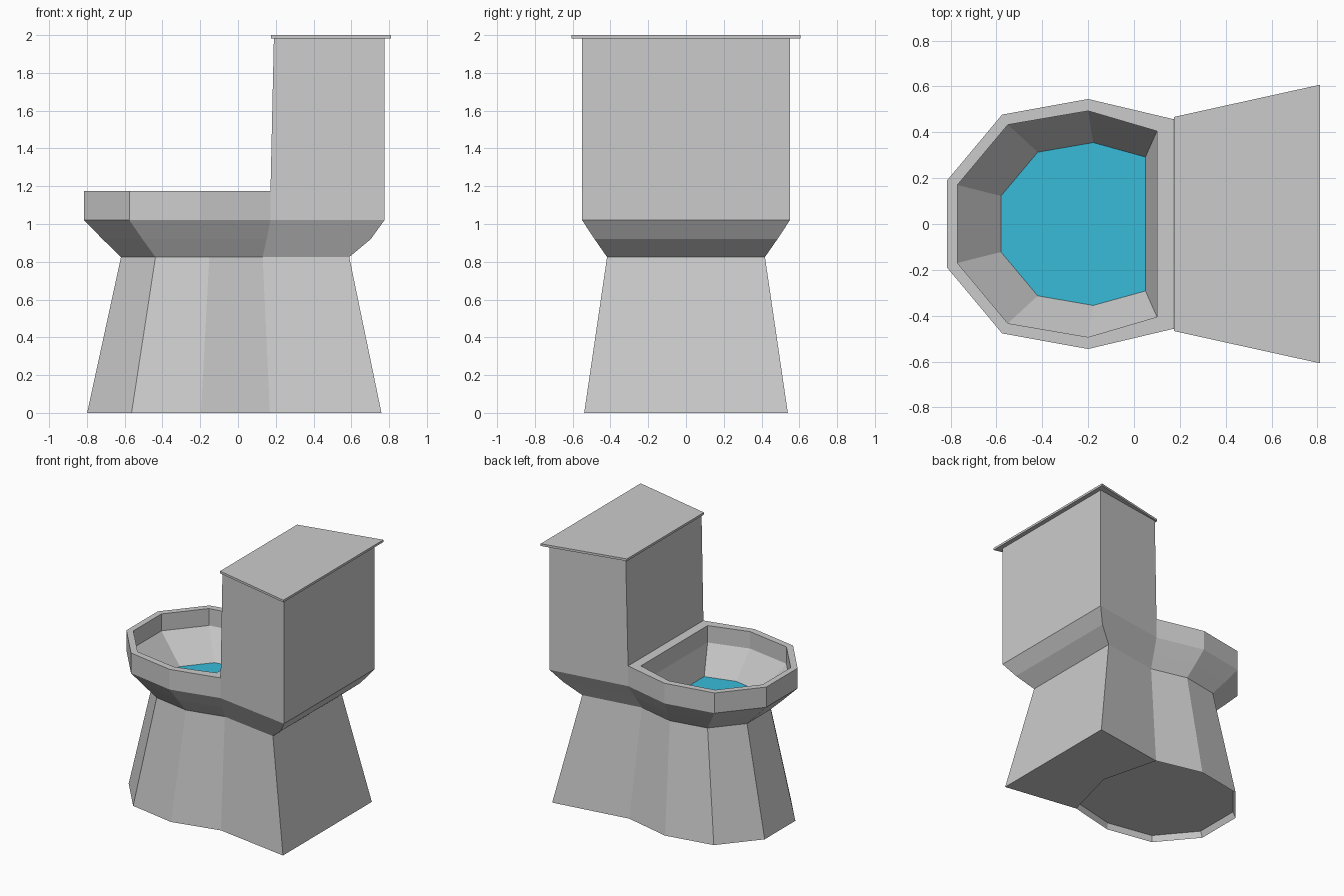
import bpy, bmesh

if "Cube" in bpy.data.objects:
    bpy.data.objects.remove(bpy.data.objects["Cube"])

# Half outlines (y > 0), front to back; mirrored into closed loops
BODY = [(-.815, .19), (-.575, .477), (-.2, .545), (.172, .457), (.775, .55)]
RIM_IN = [(-.77, .17), (-.55, .433), (-.2, .493), (.1, .405)]
WATER = [(-.58, .122), (-.42, .313), (-.178, .355), (.05, .292)]
LID = [(.175, .467), (.81, .607)]


def loop(half, s=1.0):
    pts = [(x * s, y * s) for x, y in half]
    return pts + [(x, -y) for x, y in reversed(pts)]


def ring(bm, pts, z):
    return [bm.verts.new((x, y, z)) for x, y in pts]


def bridge(bm, a, b, skip=()):
    n = len(a)
    for i in range(n):
        if i not in skip:
            j = (i + 1) % n
            bm.faces.new((a[i], a[j], b[j], b[i]))


def finish(bm, name):
    bmesh.ops.recalc_face_normals(bm, faces=bm.faces)
    me = bpy.data.meshes.new(name)
    bm.to_mesh(me)
    bm.free()
    ob = bpy.data.objects.new(name, me)
    bpy.context.collection.objects.link(ob)
    return ob


# Body: pedestal, flare and rim band as a stack of scaled outlines
bm = bmesh.new()
mid = [(x * .88, y * .88) for x, y in BODY[:4]] + [(.703, .484)]
rings = [ring(bm, loop(BODY, .98), 0), ring(bm, loop(BODY, .76), .825),
         ring(bm, loop(mid), .92), ring(bm, loop(BODY), 1.02)]
for a, b in zip(rings, rings[1:]):
    bridge(bm, a, b)
top = ring(bm, loop(BODY), 1.175)
bridge(bm, rings[-1], top)

# Rim top, inner wall and basin
outer = top[:4] + top[6:]
lip = ring(bm, loop(RIM_IN), 1.175)
wall = ring(bm, loop(RIM_IN), 1.045)
basin = ring(bm, loop(WATER), .84)
for a, b in ((outer, lip), (lip, wall), (wall, basin)):
    bridge(bm, a, b)

# Tank rising from the back of the body
tank_top = ring(bm, loop([(.19, .46), BODY[4]]), 1.985)
bridge(bm, top[3:7], tank_top)
bm.faces.new(tank_top)

# Underside: flat rear foot and shallow recess under the bowl
foot = rings[0]
notch = bm.verts.new((.284, 0, 0))
bm.faces.new(foot[3:7] + [notch])
edge = foot[:4] + [notch] + foot[6:]
cap = ring(bm, [(v.co.x * .975, v.co.y * .975) for v in edge], .045)
bridge(bm, edge, cap)
bm.faces.new(cap)
finish(bm, "body")

# Tank lid
bm = bmesh.new()
low, high = ring(bm, loop(LID), 1.983), ring(bm, loop(LID), 2.0)
bridge(bm, low, high)
bm.faces.new(low)
bm.faces.new(high)
finish(bm, "tank_lid")

# Water surface, facing up
bm = bmesh.new()
bm.faces.new(list(reversed(ring(bm, loop(WATER), .84))))
bm.faces.ensure_lookup_table()
bm.normal_update()
flip = bm.faces[0].normal.z < 0
water = finish(bm, "water")
water.data.update()
if water.data.polygons[0].normal.z < 0:
    water.data.flip_normals()
mat = bpy.data.materials.new("water_blue")
mat.diffuse_color = (.04, .5, .7, 1)
mat.use_nodes = True
mat.node_tree.nodes["Principled BSDF"].inputs["Base Color"].default_value = mat.diffuse_color
water.data.materials.append(mat)
